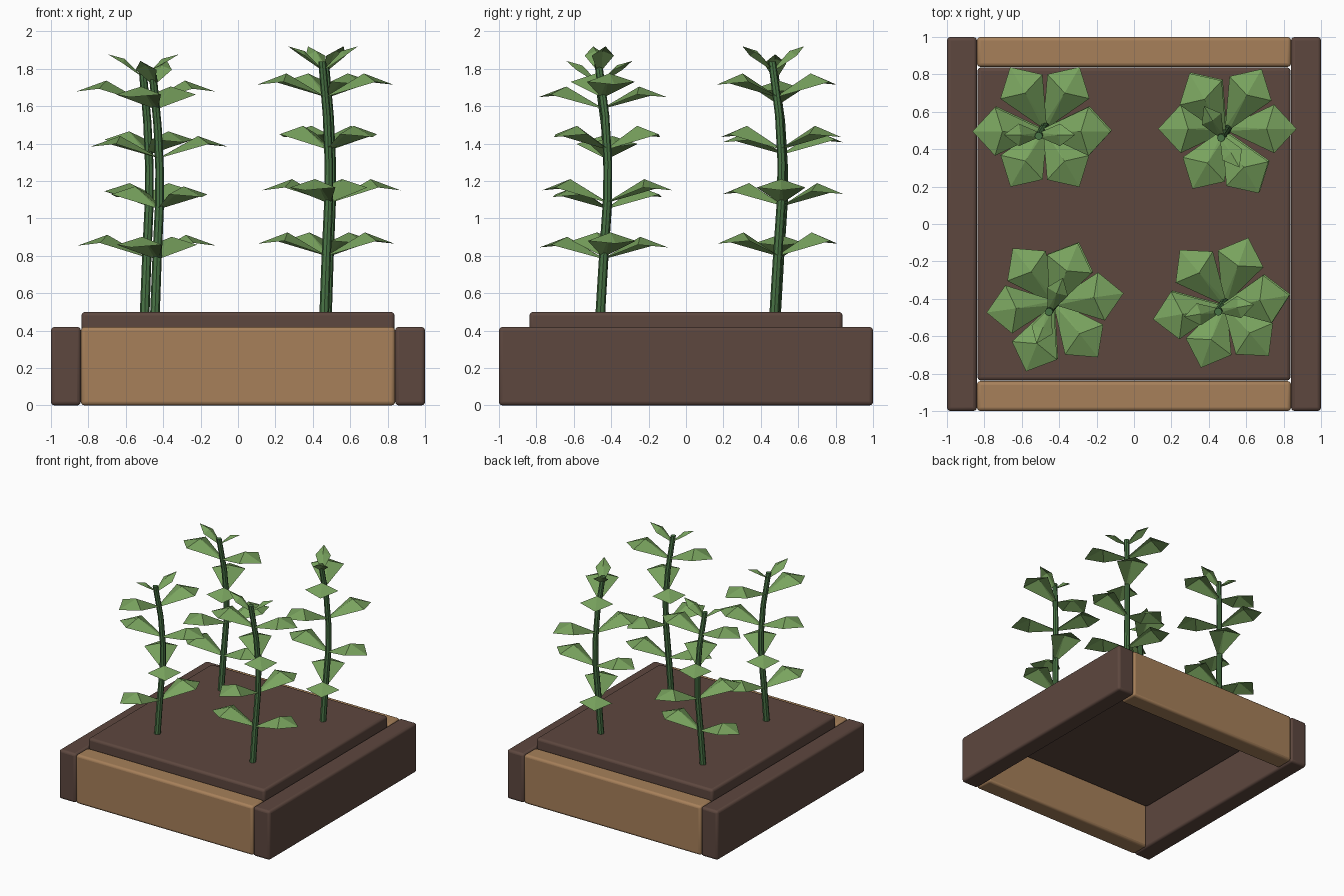
import bpy, bmesh, math
from mathutils import Vector, Matrix

cube = bpy.data.objects.get("Cube")
if cube:
    bpy.data.objects.remove(cube, do_unlink=True)


def material(name, r, g, b):
    m = bpy.data.materials.new(name)
    m.use_nodes = True
    m.diffuse_color = (r, g, b, 1)
    m.node_tree.nodes["Principled BSDF"].inputs["Base Color"].default_value = (r, g, b, 1)
    return m


DARK_WOOD = material("dark brown", .110, .063, .049)
LIGHT_WOOD = material("light wood", .385, .216, .102)
LEAF = material("leaf green", .190, .365, .112)
STEM = material("stem green", .066, .175, .060)


def add_object(name, bm, mat):
    bmesh.ops.recalc_face_normals(bm, faces=bm.faces)
    mesh = bpy.data.meshes.new(name)
    bm.to_mesh(mesh)
    bm.free()
    mesh.materials.append(mat)
    ob = bpy.data.objects.new(name, mesh)
    bpy.context.collection.objects.link(ob)
    return ob


def board(name, low, high, mat):
    """Rounded box between two corners."""
    low, high = Vector(low), Vector(high)
    bm = bmesh.new()
    bmesh.ops.create_cube(bm, size=1, matrix=Matrix.Translation((low + high) / 2)
                          @ Matrix.Diagonal((*(high - low), 1)))
    ob = add_object(name, bm, mat)
    bev = ob.modifiers.new("rounded edges", 'BEVEL')
    bev.width, bev.segments = .02, 3
    bpy.ops.object.select_all(action='DESELECT')
    ob.select_set(True)
    bpy.context.view_layer.objects.active = ob
    bpy.ops.object.shade_smooth_by_angle(angle=math.radians(35))


# Planter frame and soil slab
INNER, TOP = .84, .42
for side, sx in (("right", -1), ("left", 1)):
    a, b = sorted((sx * INNER, sx))
    board(side + "_plank", (a, -1, 0), (b, 1, TOP), DARK_WOOD)
for side, sy in (("front", -1), ("back", 1)):
    a, b = sorted((sy * INNER, sy))
    board(side + "_plank", (-INNER, a, 0), (INNER, b, TOP), LIGHT_WOOD)
board("soil", (-.837, -.837, .37), (.837, .837, .5), DARK_WOOD)

# Stem path: offset x, offset y, height above the soil
PATH = [Vector(p) for p in ((0, 0, -.04), (.012, .02, .3), (.025, .04, .6),
                            (.026, .042, .8), (.015, .028, 1.05), (-.01, -.01, 1.34))]


def stem_point(z):
    for a, b in zip(PATH, PATH[1:]):
        if z <= b.z:
            return a.lerp(b, (z - a.z) / (b.z - a.z))
    return PATH[-1]


def make_stem(name, place):
    bm = bmesh.new()
    rings = []
    for i, p in enumerate(PATH):
        r = .026 - .001 * i
        rings.append([bm.verts.new(place @ (p + Vector((r * math.cos(t), r * math.sin(t), 0))))
                      for t in (k * math.tau / 8 for k in range(8))])
    for lo, hi in zip(rings, rings[1:]):
        for k in range(8):
            bm.faces.new((lo[k], lo[k - 1], hi[k - 1], hi[k]))
    bm.faces.new(rings[0])
    bm.faces.new(rings[-1])
    add_object(name, bm, STEM)


# Leaf outlines: base, crest, side and tip, running along +x
BIG = dict(crest=(.21, 0, .125), side=(.25, .13, .08), tip=(.37, 0, .065))
SMALL = dict(crest=(.1, 0, .105), side=(.11, .06, .08), tip=(.19, 0, .13))


def add_leaf(bm, shape, place):
    def vert(co):
        return bm.verts.new(place @ Vector(co))
    crest, tip = vert(shape["crest"]), vert(shape["tip"])
    x, y, z = shape["side"]
    base = [vert((0, s * .012, 0)) for s in (-1, 1)]
    side = [vert((x, s * y, z)) for s in (-1, 1)]
    bm.faces.new((base[0], crest, base[1]))
    bm.faces.new((base[0], side[0], crest))
    bm.faces.new((side[0], tip, crest))
    bm.faces.new((crest, tip, side[1]))
    bm.faces.new((base[1], crest, side[1]))


# Leaf pairs: height on the stem, turn in degrees, outline
PAIRS = ((.3, 0, BIG), (.585, 60, BIG), (.87, 120, BIG), (1.15, 180, BIG), (1.29, 180, SMALL))


def make_leaves(name, place, angle):
    bm = bmesh.new()
    for z, turn, shape in PAIRS:
        for half in (0, 180):
            rot = Matrix.Rotation(math.radians(angle + turn + half), 4, 'Z')
            add_leaf(bm, shape, place @ Matrix.Translation(stem_point(z)) @ rot)
    add_object(name, bm, LEAF)


# Four plants: name, position, turn, height scale
for name, x, y, angle, tall in (("front_right", -.445, -.46, 68, .945),
                                ("front_left", .46, -.46, 10, 1),
                                ("back_right", -.5, .48, 0, .97),
                                ("back_left", .475, .47, 120, 1)):
    place = Matrix.Translation((x, y, .5)) @ Matrix.Diagonal((1, 1, tall, 1))
    make_stem(name + "_stem", place)
    make_leaves(name + "_leaves", place, angle)
